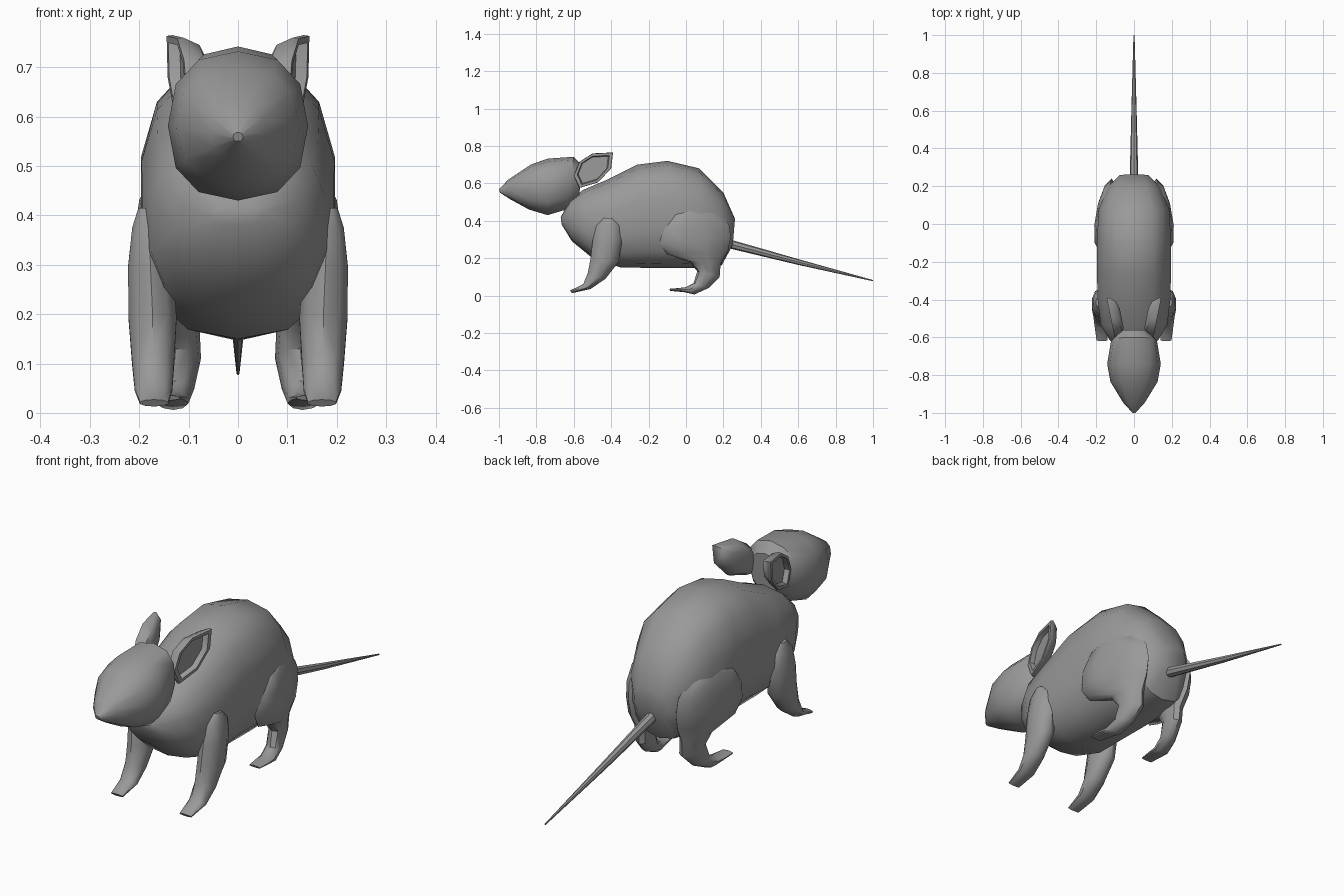
import bpy, bmesh, math
from mathutils import Vector

fur = bpy.data.materials.new("grey fur")
fur.diffuse_color = (0.32, 0.32, 0.32, 1)


def loft(name, rings, mirror=False):
    """Skin a stack of equal point rings, capped at both ends."""
    bm = bmesh.new()
    loops = [[bm.verts.new(p) for p in ring] for ring in rings]
    n = len(loops[0])
    for a, b in zip(loops, loops[1:]):
        for i in range(n):
            j = (i + 1) % n
            bm.faces.new((a[i], a[j], b[j], b[i]))
    bm.faces.new(loops[0][::-1])
    bm.faces.new(loops[-1])
    bmesh.ops.recalc_face_normals(bm, faces=bm.faces)
    mesh = bpy.data.meshes.new(name)
    bm.to_mesh(mesh)
    bm.free()
    mesh.materials.append(fur)
    ob = bpy.data.objects.new(name, mesh)
    bpy.context.collection.objects.link(ob)
    bpy.ops.object.select_all(action='DESELECT')
    ob.select_set(True)
    bpy.context.view_layer.objects.active = ob
    bpy.ops.object.shade_smooth_by_angle(angle=math.radians(42))
    if mirror:
        mod = ob.modifiers.new("Mirror", 'MIRROR')
        mod.use_mirror_merge = False
    return ob


def oval(a, b, x, w, n=12, power=2.0, shear=0.0):
    """Ring spanning side-profile points a and b (y, z), half width w at x."""
    a, b = Vector((0, *a)), Vector((0, *b))
    mid, half = (a + b) / 2, (a - b) / 2
    pts = []
    for i in range(n):
        t = 2 * math.pi * i / n
        c, s = (math.copysign(abs(v) ** (2 / power), v) for v in (math.cos(t), math.sin(t)))
        p = mid + half * c
        p.x = x + w * s + shear * (p.y - 0.05)
        pts.append(p)
    return pts


# Body: top point, bottom point, half width
body = [((-0.67, 0.42), (-0.665, 0.38), 0.05),
        ((-0.62, 0.51), (-0.61, 0.29), 0.13),
        ((-0.55, 0.565), (-0.50, 0.20), 0.18),
        ((-0.42, 0.62), (-0.35, 0.15), 0.197),
        ((-0.26, 0.70), (-0.20, 0.148), 0.20),
        ((-0.10, 0.72), (-0.05, 0.146), 0.20),
        ((0.07, 0.68), (0.10, 0.15), 0.19),
        ((0.20, 0.55), (0.19, 0.16), 0.14),
        ((0.262, 0.41), (0.25, 0.27), 0.08)]
loft("body", [oval(a, b, 0, w, 14, 2.5) for a, b, w in body])

# Head, from nose to nape
head = [((-1.0, 0.568), (-0.995, 0.55), 0.01),
        ((-0.95, 0.62), (-0.94, 0.515), 0.058),
        ((-0.83, 0.70), (-0.84, 0.46), 0.125),
        ((-0.74, 0.732), (-0.74, 0.43), 0.142),
        ((-0.60, 0.742), (-0.64, 0.46), 0.122),
        ((-0.56, 0.70), (-0.57, 0.53), 0.075)]
loft("head", [oval(a, b, 0, w, 12, 2.4) for a, b, w in head])

# Front legs: front point, back point, centre x, half width
front_leg = [((-0.44, 0.415), (-0.39, 0.412), 0.185, 0.018),
             ((-0.48, 0.375), (-0.35, 0.375), 0.180, 0.036),
             ((-0.50, 0.29), (-0.34, 0.30), 0.177, 0.048),
             ((-0.51, 0.20), (-0.36, 0.18), 0.173, 0.051),
             ((-0.525, 0.12), (-0.43, 0.09), 0.172, 0.045),
             ((-0.55, 0.06), (-0.51, 0.035), 0.171, 0.040),
             ((-0.62, 0.027), (-0.61, 0.013), 0.170, 0.030)]
loft("front_legs", [oval(*r, n=10) for r in front_leg], mirror=True)

# Hind legs: thigh, shin and foot in one sweep
hind_leg = [((0.00, 0.468), (0.10, 0.468), 0.160, 0.020),
            ((-0.08, 0.43), (0.18, 0.435), 0.155, 0.040),
            ((-0.135, 0.35), (0.23, 0.38), 0.153, 0.050),
            ((-0.14, 0.28), (0.24, 0.31), 0.150, 0.053),
            ((-0.10, 0.22), (0.225, 0.24), 0.145, 0.052),
            ((0.02, 0.18), (0.185, 0.17), 0.132, 0.043),
            ((0.06, 0.13), (0.18, 0.10), 0.128, 0.040),
            ((0.04, 0.065), (0.12, 0.04), 0.130, 0.036),
            ((0.00, 0.045), (0.045, 0.006), 0.130, 0.035),
            ((-0.04, 0.04), (-0.01, 0.018), 0.128, 0.034),
            ((-0.09, 0.036), (-0.085, 0.025), 0.122, 0.028)]
loft("hind_legs", [oval(*r, n=10, shear=-0.17) for r in hind_leg], mirror=True)

# Ears: leaf outline with a rounded back and a hollow outer face
outline = [(-0.60, 0.64), (-0.57, 0.715), (-0.50, 0.76), (-0.39, 0.765),
           (-0.40, 0.68), (-0.47, 0.605), (-0.57, 0.575)]
cy = sum(p[0] for p in outline) / len(outline)
cz = sum(p[1] for p in outline) / len(outline)


def ear_ring(scale, depth):
    ring = []
    for y, z in outline:
        y, z = cy + (y - cy) * scale, cz + (z - cz) * scale
        ring.append((0.123 + 0.2 * (y - cy) - depth, y, z))
    return ring


loft("ears", [ear_ring(0.5, 0.058), ear_ring(0.82, 0.045), ear_ring(1.0, 0.012),
              ear_ring(0.98, 0.0), ear_ring(0.82, 0.0), ear_ring(0.76, 0.022)], mirror=True)

# Tail: long thin taper
tail = [((0.20, 0.31), (0.19, 0.262), 0, 0.024),
        ((0.60, 0.195), (0.595, 0.165), 0, 0.014),
        ((1.0, 0.083), (0.998, 0.077), 0, 0.003)]
loft("tail", [oval(*r, n=8) for r in tail])
